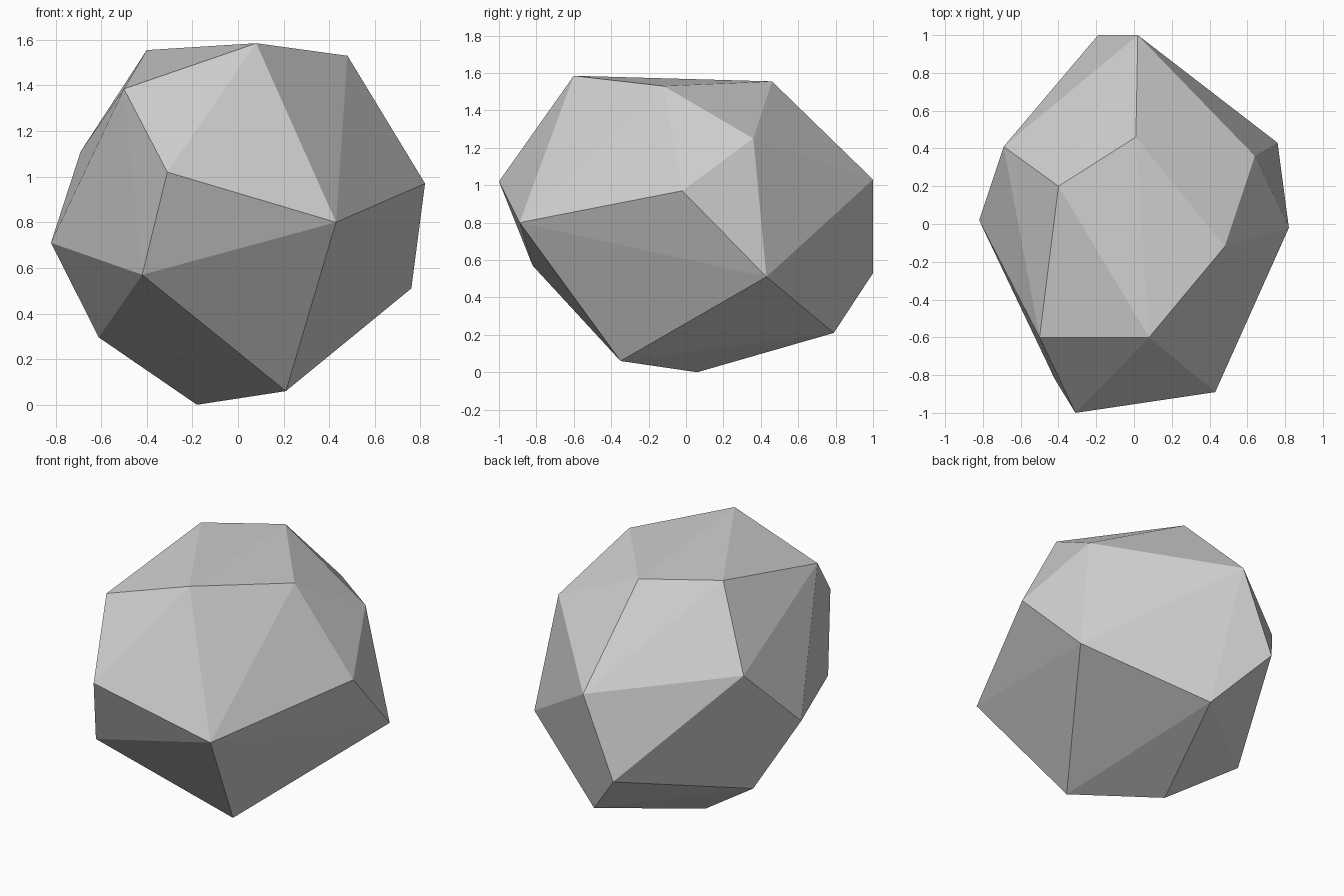
import bpy
import bmesh

# Remove the default object
default_cube = bpy.data.objects.get("Cube")
if default_cube:
    bpy.data.objects.remove(default_cube, do_unlink=True)


def make_material(name, color):
    material = bpy.data.materials.new(name)
    material.use_nodes = True
    material.diffuse_color = color
    shader = material.node_tree.nodes["Principled BSDF"]
    shader.inputs["Base Color"].default_value = color
    shader.inputs["Roughness"].default_value = 0.9
    return material


def make_hull(name, corners, material):
    """Wrap a flat-faced convex solid around the given corner points."""
    bm = bmesh.new()
    for corner in corners:
        bm.verts.new(corner)
    bmesh.ops.convex_hull(bm, input=bm.verts[:])
    bmesh.ops.recalc_face_normals(bm, faces=bm.faces[:])
    for face in bm.faces:
        face.smooth = False
    mesh = bpy.data.meshes.new(name)
    bm.to_mesh(mesh)
    bm.free()
    mesh.materials.append(material)
    hull = bpy.data.objects.new(name, mesh)
    bpy.context.collection.objects.link(hull)
    return hull


# Corners of the boulder, grouped from the crown down to the base
crown = [(0.08, -0.6, 1.585), (0.48, -0.12, 1.53), (0.01, 0.46, 1.555),
         (-0.4, 0.2, 1.555), (-0.5, -0.6, 1.385)]
shoulder = [(0.64, 0.36, 1.25), (-0.69, 0.41, 1.11), (0.02, 1, 1.03),
            (-0.31, -1, 1.02), (0.82, -0.02, 0.97)]
waist = [(0.43, -0.89, 0.8), (-0.82, 0.02, 0.71), (-0.42, -0.82, 0.57),
         (-0.19, 1, 0.53), (0.76, 0.43, 0.51)]
base = [(-0.61, 0.2, 0.295), (0.09, 0.79, 0.21), (0.21, -0.35, 0.06),
        (-0.18, 0.06, 0)]

stone_grey = make_material("stone grey", (0.62, 0.62, 0.62, 1))
make_hull("boulder", crown + shoulder + waist + base, stone_grey)
